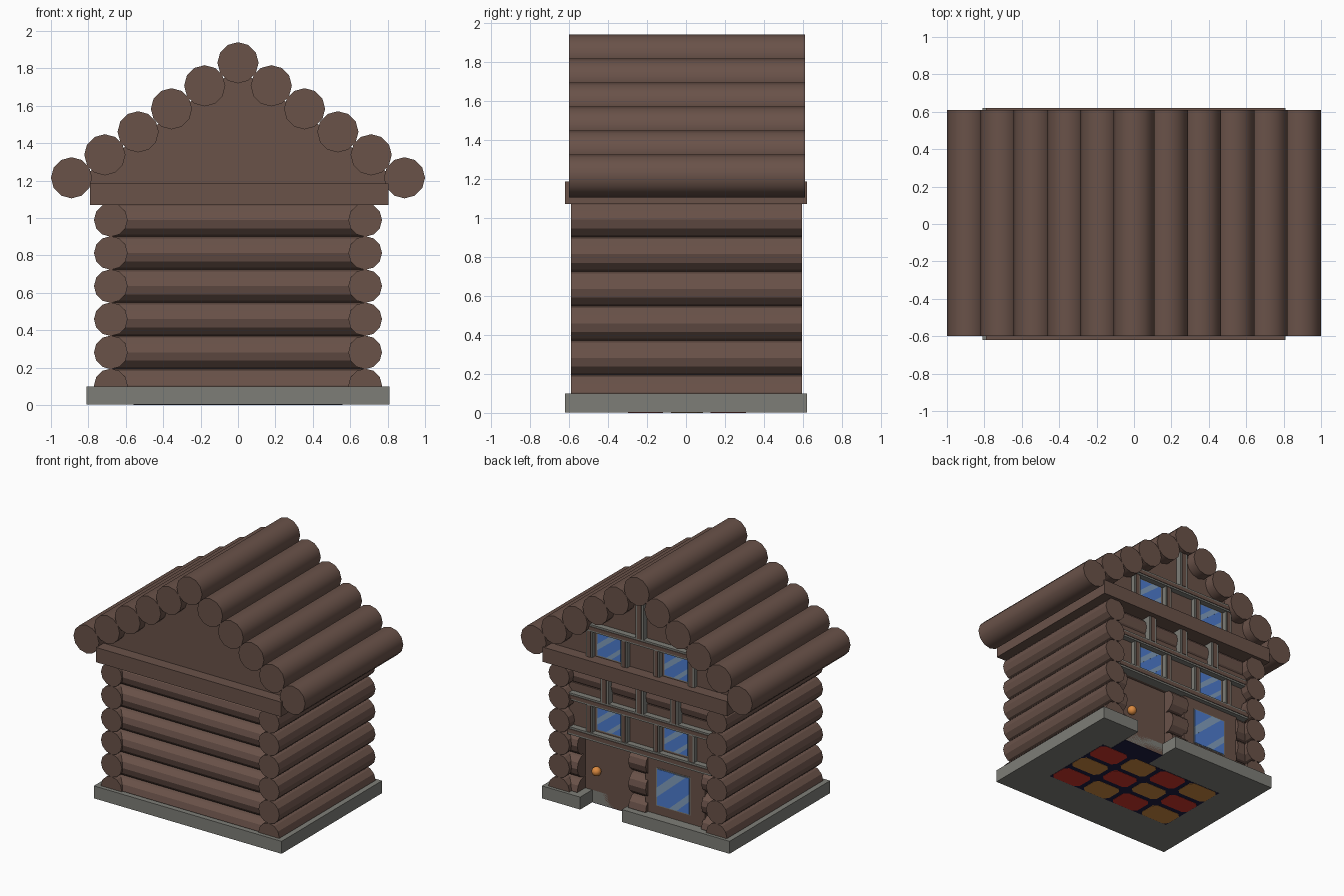
import bpy, bmesh, math
from mathutils import Matrix

if "Cube" in bpy.data.objects:
    bpy.data.objects.remove(bpy.data.objects["Cube"])


def mat(name, r, g, b):
    m = bpy.data.materials.new(name)
    m.diffuse_color = (r, g, b, 1)
    m.use_nodes = True
    m.node_tree.nodes["Principled BSDF"].inputs["Base Color"].default_value = m.diffuse_color
    return m


BROWN = mat("log_brown", 0.142, 0.084, 0.066)
GREY = mat("stone_grey", 0.207, 0.207, 0.186)
BLUE = mat("glass_blue", 0.075, 0.20, 0.62)
SHINE = mat("glass_shine", 0.22, 0.34, 0.50)
ORANGE = mat("knob_orange", 0.70, 0.25, 0.05)
RED = mat("rug_red", 0.62, 0.035, 0.025)
TAN = mat("rug_brown", 0.60, 0.25, 0.05)
NAVY = mat("rug_navy", 0.012, 0.012, 0.05)


def finish(name, bm, m):
    bmesh.ops.recalc_face_normals(bm, faces=bm.faces)
    me = bpy.data.meshes.new(name)
    bm.to_mesh(me)
    bm.free()
    me.materials.append(m)
    ob = bpy.data.objects.new(name, me)
    bpy.context.collection.objects.link(ob)
    return ob


def smooth(ob):
    bpy.ops.object.select_all(action="DESELECT")
    ob.select_set(True)
    bpy.context.view_layer.objects.active = ob
    bpy.ops.object.shade_smooth_by_angle(angle=math.radians(40))


def box(name, m, x0, x1, y0, y1, z0, z1):
    bm = bmesh.new()
    bmesh.ops.create_cube(bm, size=1)
    for v in bm.verts:
        v.co = (x1 if v.co.x > 0 else x0, y1 if v.co.y > 0 else y0, z1 if v.co.z > 0 else z0)
    return finish(name, bm, m)


def prism(name, m, pts, depth):
    """Extrude a closed list of 3D points along a depth vector."""
    bm = bmesh.new()
    f = bm.faces.new([bm.verts.new(p) for p in pts])
    new = bmesh.ops.extrude_face_region(bm, geom=[f])["geom"]
    bmesh.ops.translate(bm, vec=depth, verts=[g for g in new if isinstance(g, bmesh.types.BMVert)])
    return finish(name, bm, m)


def log(name, axis, a0, a1, u, z, r):
    """Twelve-sided log along x or y from a0 to a1; u is the other coordinate."""
    bm = bmesh.new()
    mid = (a0 + a1) / 2
    if axis == "x":
        mx = Matrix.Translation((mid, u, z)) @ Matrix.Rotation(math.pi / 2, 4, "Y")
    else:
        mx = Matrix.Translation((u, mid, z)) @ Matrix.Rotation(math.pi / 2, 4, "X")
    bmesh.ops.create_cone(bm, cap_ends=True, segments=12, radius1=r, radius2=r,
                          depth=a1 - a0, matrix=mx)
    return finish(name, bm, BROWN)


# stone base with a doorway notch at the back
base = [(-.81, -.62), (.81, -.62), (.81, .62), (.48, .62), (.48, .47),
        (.12, .47), (.12, .62), (-.81, .62)]
prism("base", GREY, [(x, y, .003) for x, y in base], (0, 0, .097))

# checked rug seen from underneath
box("rug", NAVY, -.56, .56, -.30, .31, .0015, .005)
box("rug_doorway", NAVY, .12, .48, .31, .47, .0015, .005)


def tile(i, x0, x1, y0, y1, m):
    c = .03
    pts = [(x0 + c, y0), (x1 - c, y0), (x1, y0 + c), (x1, y1 - c),
           (x1 - c, y1), (x0 + c, y1), (x0, y1 - c), (x0, y0 + c)]
    prism("rug_tile_%s" % i, m, [(x, y, 0) for x, y in pts], (0, 0, .003))


for i in range(4):
    for j in range(3):
        x0, y0 = -.56 + .28 * i, -.30 + .2033 * j
        tile("%d_%d" % (i, j),
             x0 + (.02 if i else .003), x0 + .28 - (.02 if i < 3 else .003),
             y0 + (.02 if j else .003), y0 + .2033 - (.02 if j < 2 else .003),
             RED if (i + j) % 2 else TAN)

# log walls: sides run full depth, front logs fit between them
R = .09
for k in range(6):
    z = .105 + .177 * k
    for s, side in ((-1, "left"), (1, "right")):
        log("%s_wall_log" % side, "y", -.59, .595, s * .68, z, R)
    log("front_wall_log", "x", -.68, .68, -.49, z, R)
    if k < 3:      # stubs beside the door
        log("back_wall_stub", "x", .54, .68, .48, z, R)
        log("back_wall_stub", "x", -.05, .10, .48, z, R)
        log("back_wall_stub", "x", -.68, -.53, .48, z, R)
    elif k == 5:
        log("back_wall_log", "x", -.68, .68, .455, z, R)

# ceiling slab, gable and roof logs
box("ceiling_beam", BROWN, -.79, .805, -.62, .62, 1.07, 1.185)
gable = [(-.79, 1.18), (.79, 1.18), (.79, 1.25), (0, 1.80), (-.79, 1.25)]
prism("gable", BROWN, [(x, -.53, z) for x, z in gable], (0, 1.06, 0))
smooth(log("ridge_log", "y", -.60, .61, 0, 1.83, .11))
for k in range(1, 6):
    for s in (-1, 1):
        smooth(log("roof_log", "y", -.60, .61, s * .178 * k, 1.83 - .123 * k, .11))

# door, knob and back wall panels
box("door", BROWN, .08, .56, .40, .47, 0.004, .56)
bm = bmesh.new()
bmesh.ops.create_uvsphere(bm, u_segments=16, v_segments=10, radius=.035,
                          matrix=Matrix.Translation((.43, .49, .265)))
smooth(finish("door_knob", bm, ORANGE))
box("window_panel", BROWN, -.54, -.03, .43, .54, .1, .56)
box("upper_panel", BROWN, -.64, .64, .43, .53, .545, .93)


# windows with two diagonal shine stripes, facing the back
def window(name, x0, x1, z0, z1, y):
    t = .008
    box(name + "_frame", GREY, x0 - t, x1 + t, y - .01, y + .003, z0 - t, z1 + t)
    box(name + "_glass", BLUE, x0, x1, y, y + .006, z0, z1)
    for st in ([(0, .22), (0, .48), (.58, 1), (.9, 1)], [(.38, 0), (.62, 0), (1, .35), (1, .56)]):
        prism(name + "_shine", SHINE,
              [(x1 - u * (x1 - x0), y + .004, z0 + v * (z1 - z0)) for u, v in st], (0, .004, 0))


window("lower_window", -.41, -.13, .175, .455, .54)
for z, floor in ((.62, "upper"), (1.20, "gable")):
    for s in (-1, 1):
        a, b = sorted((s * .19, s * .39))
        window(floor + "_window", a, b, z, z + .18, .53)


# timber framing: grey bars with a brown strip along the face
def bar(name, x0, x1, z0, z1, y=.575):
    box(name, GREY, x0, x1, .50, y, z0, z1)
    if x1 - x0 > z1 - z0:
        q = (z1 - z0) * .25
        box(name + "_strip", BROWN, x0, x1, y - .002, y + .005, z0 + q, z1 - q)
    else:
        q = (x1 - x0) * .25
        box(name + "_strip", BROWN, x0 + q, x1 - q, y - .002, y + .005, z0, z1)


bar("lower_rail", -.62, .62, .54, .60)
bar("upper_rail", -.62, .62, .81, .865)
bar("gable_rail", -.50, .50, 1.39, 1.445)
for z in (.60, 1.185):
    for x in (-.44, -.14, .14, .44):
        bar("window_post", x - .027, x + .027, z, z + .21, .565)
for x in (-.30, 0, .30):
    bar("top_post", x - .035, x + .035, .865, 1.07)
bar("gable_post", -.035, .035, 1.445, 1.74)
